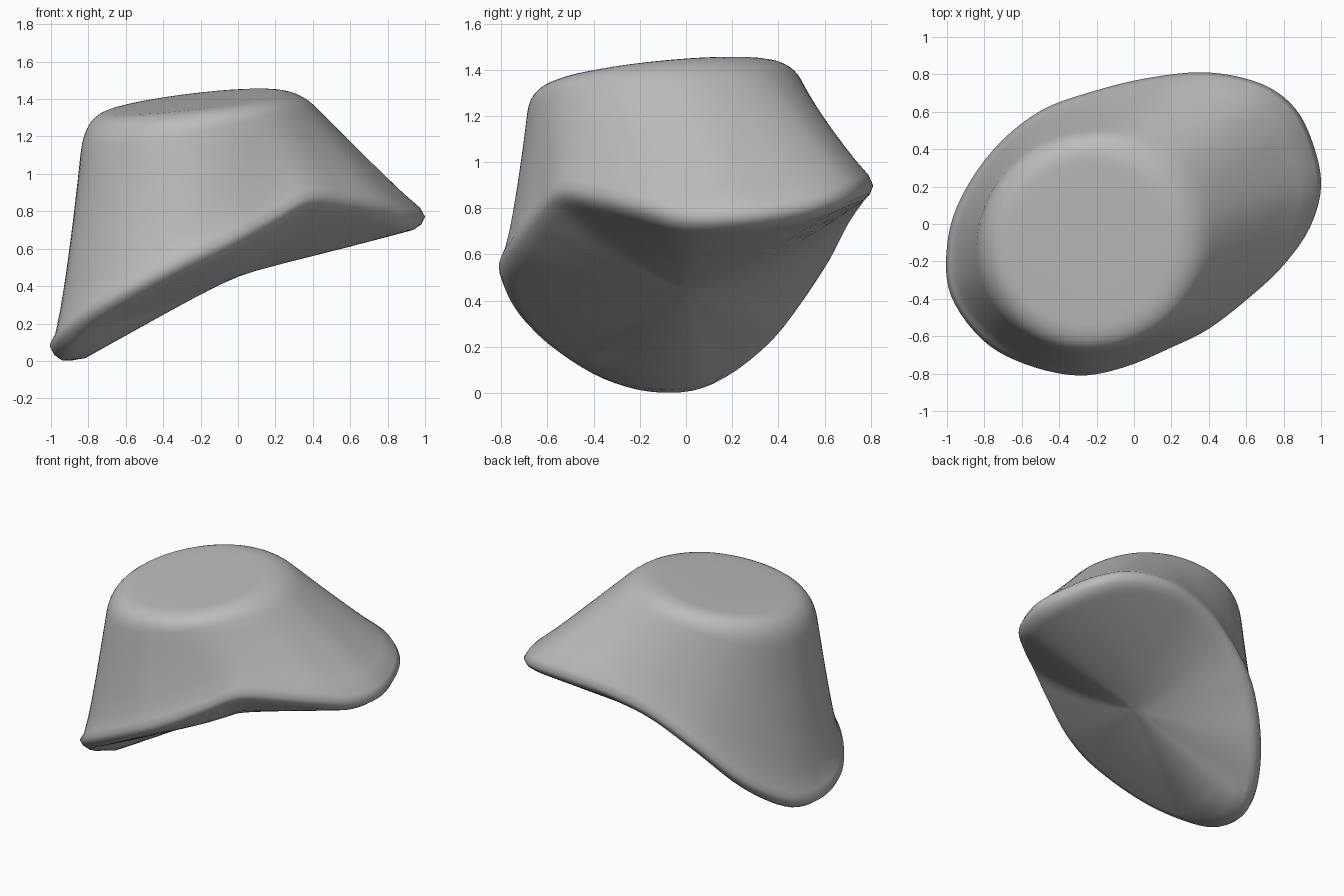
import bpy
import bmesh
import math
from mathutils import Vector

cube = bpy.data.objects.get("Cube")
if cube:
    bpy.data.objects.remove(cube, do_unlink=True)

STEPS = 5   # samples between neighbouring rim points

# Widest line of the saddle-shaped rim, anticlockwise from the left end
RIM = [Vector(p) for p in (
    (1, .2, .77), (.96, .42, .79), (.86, .62, .83), (.68, .75, .88),
    (.4, .81, .9), (.1, .785, .87), (-.2, .715, .77), (-.5, .605, .57),
    (-.75, .4, .3), (-.93, .13, .11), (-1, -.12, .07), (-.98, -.38, .13),
    (-.81, -.62, .27), (-.58, -.75, .4), (-.3, -.81, .54), (-.05, -.765, .65),
    (.2, -.66, .78), (.4, -.56, .88), (.62, -.39, .86), (.8, -.22, .82),
    (.94, -.02, .77))]
TOP_CENTRE = Vector((-.25, -.11, 1.385))


def closed_spline(points, steps):
    """Smooth closed curve through the points."""
    out = []
    n = len(points)
    for i in range(n):
        a, b, c, d = (points[(i + k) % n] for k in (-1, 0, 1, 2))
        for s in range(steps):
            t = s / steps
            out.append(b + (c - a) * (t / 2)
                       + (a * 2 - b * 5 + c * 4 - d) * (t * t / 2)
                       + (b * 3 - a - c * 3 + d) * (t ** 3 / 2))
    return out


def keel(x):
    """Height of the underside along its middle, bending near the centre."""
    return max(.002, .475 + .38 * x - .18 * math.sqrt(x * x + .02))


def under_point(rim, s):
    """Underside: the keel line, curving up towards the rim."""
    edge = .94
    low = rim.z - .068 - keel(rim.x * edge)
    z = keel(rim.x * s) + low * (s / edge) ** 1.6
    return Vector((rim.x * s, rim.y * s, z))


def crown_point(rim, size):
    """Point on the tilted, nearly round top, in line with the rim point."""
    angle = math.atan2(rim.y + .03, rim.x + .1)
    x = .57 * size * math.cos(angle)
    y = .565 * size * math.sin(angle)
    return TOP_CENTRE + Vector((x, y, .12 * x + .1 * y))


def wall_point(rim, t):
    """Nearly straight wall from the rim to the edge of the top."""
    foot = Vector((rim.x * .975, rim.y * .975, rim.z + .045))
    p = foot.lerp(crown_point(rim, 1), t)
    hollow = 1 - .012 * math.sin(math.pi * t ** .6)
    return Vector((p.x * hollow, p.y * hollow, p.z))


def shoulder_point(rim, t):
    """Soft bend from the wall onto the top."""
    wall, corner, top = wall_point(rim, .83), crown_point(rim, 1), crown_point(rim, .76)
    return wall.lerp(corner, t).lerp(corner.lerp(top, t), t)


# Rings from the underside, round the rim, up the wall and over the top
rim_line = closed_spline(RIM, STEPS)
rings = [[under_point(r, s) for r in rim_line]
         for s in (.1, .25, .4, .55, .7, .82, .9, .94)]
rings.append([Vector((r.x * .98, r.y * .98, r.z - .04)) for r in rim_line])
rings.append(rim_line)
rings += [[wall_point(r, .83 * i / 7) for r in rim_line] for i in range(7)]
rings += [[shoulder_point(r, i / 8) for r in rim_line] for i in range(9)]
rings.append([crown_point(r, .4) for r in rim_line])

bm = bmesh.new()
loops = [[bm.verts.new(p) for p in ring] for ring in rings]
count = len(rim_line)
for lower, upper in zip(loops, loops[1:]):
    for i in range(count):
        j = (i + 1) % count
        bm.faces.new((lower[i], lower[j], upper[j], upper[i]))

# Close both ends with fans
for loop, tip in ((loops[0], Vector((0, 0, keel(0)))), (loops[-1], TOP_CENTRE)):
    centre = bm.verts.new(tip)
    for i in range(count):
        bm.faces.new((loop[i], loop[(i + 1) % count], centre))
bmesh.ops.recalc_face_normals(bm, faces=bm.faces)

mesh = bpy.data.meshes.new("saddle_cone_body")
bm.to_mesh(mesh)
bm.free()
body = bpy.data.objects.new("saddle_cone_body", mesh)
bpy.context.collection.objects.link(body)
mesh.shade_smooth()

# Plain grey surface
grey = bpy.data.materials.new("plain_grey")
grey.use_nodes = True
colour = (.5, .5, .5, 1)
grey.diffuse_color = colour
grey.node_tree.nodes["Principled BSDF"].inputs["Base Color"].default_value = colour
mesh.materials.append(grey)
